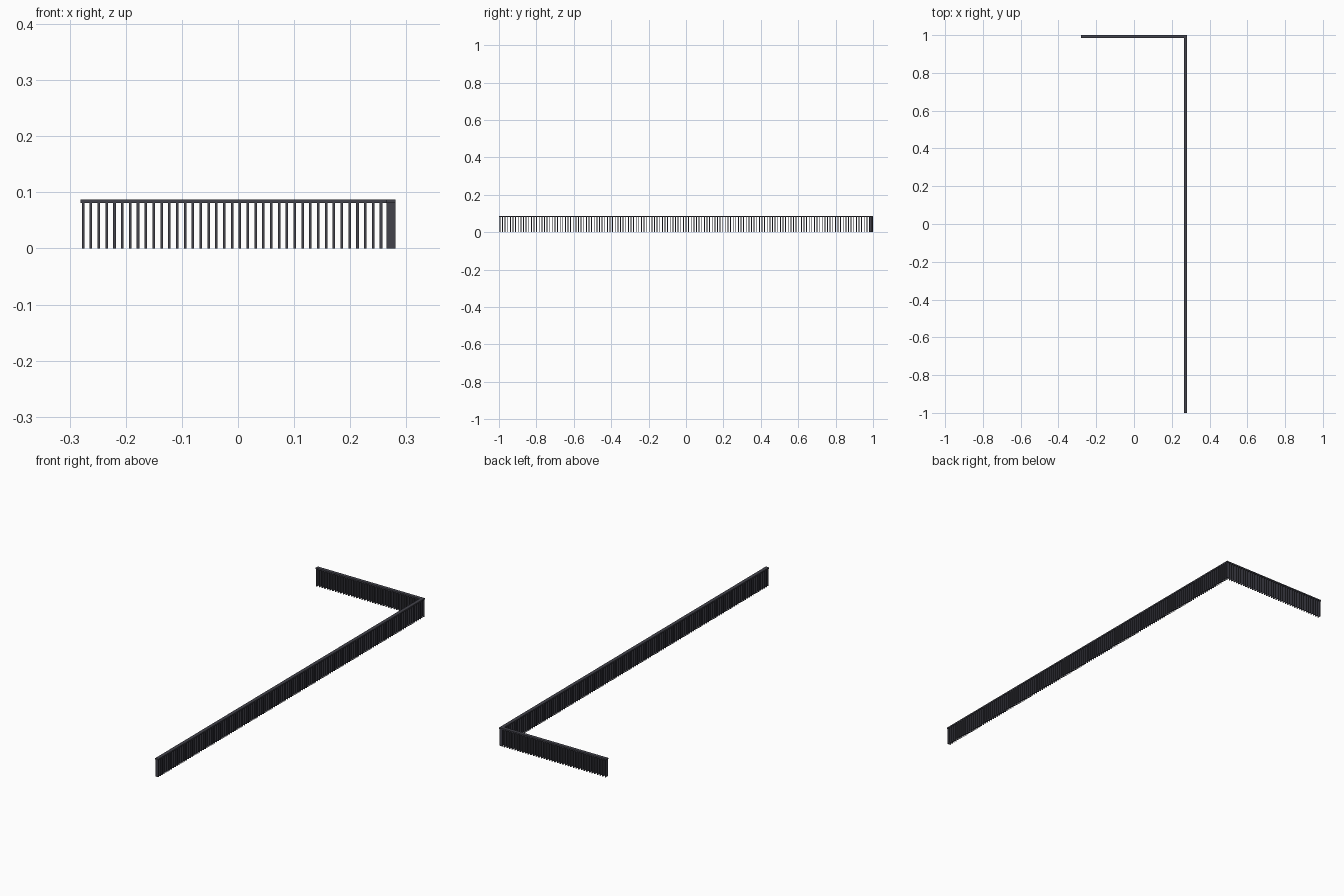
import bpy, bmesh

if "Cube" in bpy.data.objects:
    bpy.data.objects.remove(bpy.data.objects["Cube"])

mat = bpy.data.materials.new("dark grey metal")
mat.diffuse_color = (0.055, 0.055, 0.07, 1)
mat.use_nodes = True
mat.node_tree.nodes["Principled BSDF"].inputs["Base Color"].default_value = mat.diffuse_color

W = 0.0165          # rail width and slat depth
T = 0.0045          # slat thickness
TOP, UNDER = 0.087, 0.081


def boxes(name, items):
    """One object from (x0, x1, y0, y1, z0, z1) boxes."""
    bm = bmesh.new()
    for x0, x1, y0, y1, z0, z1 in items:
        for v in bmesh.ops.create_cube(bm, size=1)["verts"]:
            v.co = (x1 if v.co.x > 0 else x0,
                    y1 if v.co.y > 0 else y0,
                    z1 if v.co.z > 0 else z0)
    me = bpy.data.meshes.new(name)
    bm.to_mesh(me)
    bm.free()
    me.materials.append(mat)
    ob = bpy.data.objects.new(name, me)
    bpy.context.collection.objects.link(ob)


R = 0.281
# handrails
boxes("long_rail", [(R - W, R, -1, 1, UNDER, TOP)])
boxes("short_rail", [(-R, R - W, 1 - W, 1, UNDER, TOP)])

# slats under the short rail
short = [-0.276 + i * 0.01397 for i in range(39)]
boxes("short_slats", [(x - T / 2, x + T / 2, 1 - W, 1, 0, UNDER) for x in short])

# slats under the long rail
n = 143
long = [-0.995 + i * 1.99 / (n - 1) for i in range(n)]
boxes("long_slats", [(R - W, R, y - T / 2, y + T / 2, 0, UNDER) for y in long])
